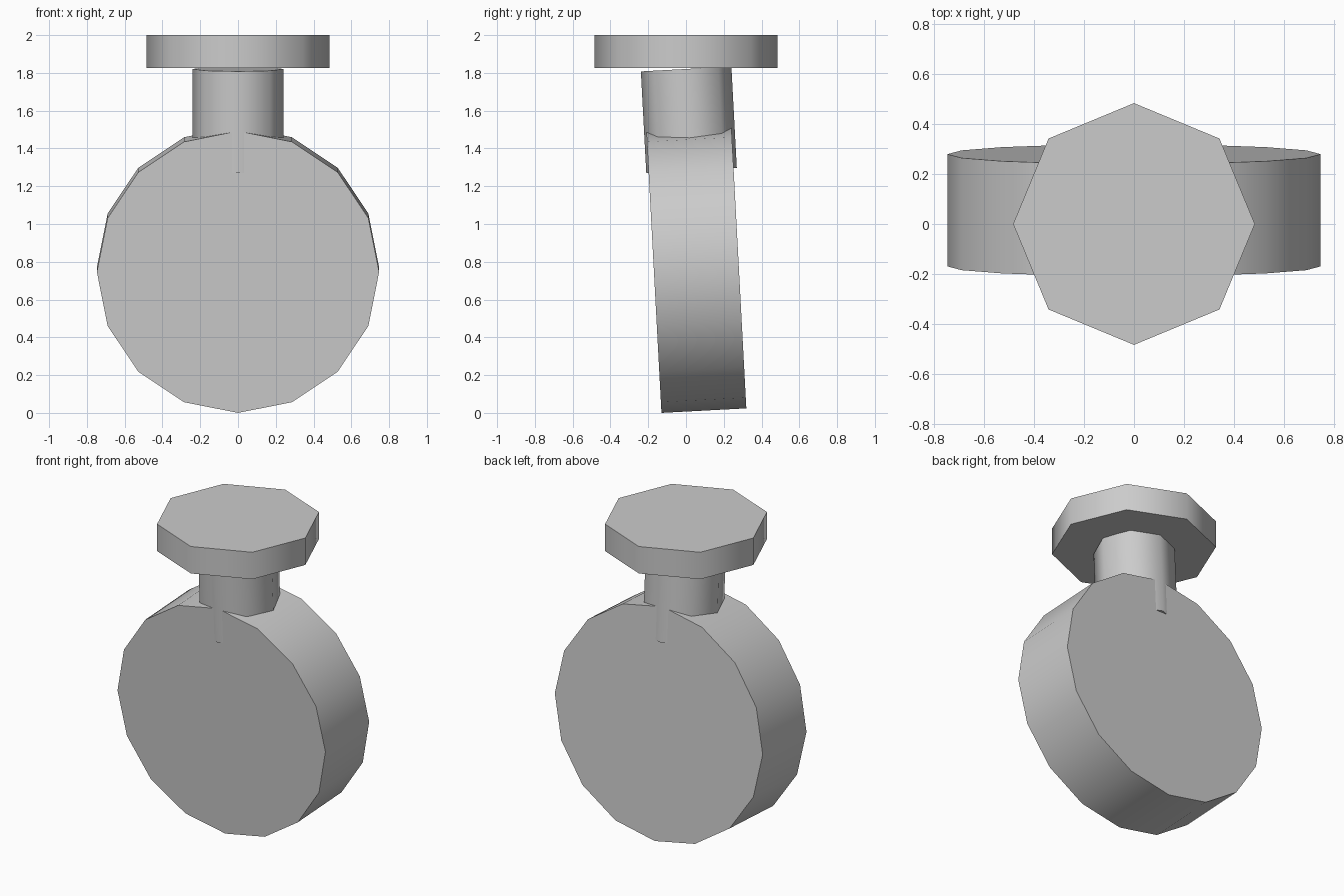
import bpy
import math
from mathutils import Matrix, Vector

cube = bpy.data.objects.get("Cube")
if cube:
    bpy.data.objects.remove(cube, do_unlink=True)

# Single grey material
grey = bpy.data.materials.new("plain grey")
grey.use_nodes = True
colour = (0.6, 0.6, 0.6, 1)
grey.diffuse_color = colour
grey.node_tree.nodes["Principled BSDF"].inputs["Base Color"].default_value = colour

TILT = Matrix.Rotation(math.radians(3.05), 4, 'X')


def cylinder(name, sides, radius, depth, centre, rotation):
    """Smooth-sided cylinder with flat caps and a corner on the x axis."""
    bpy.ops.mesh.primitive_cylinder_add(vertices=sides, radius=radius, depth=depth)
    obj = bpy.context.object
    obj.name = name
    obj.data.name = name
    obj.data.transform(rotation)
    obj.location = Vector(centre)
    obj.data.materials.append(grey)
    bpy.ops.object.shade_smooth_by_angle(angle=math.radians(60))
    return obj


# Round body, standing on its rim and leaning slightly
cylinder("round_body", 16, 0.747, 0.45, (0, 0.055, 0.758),
         TILT @ Matrix.Rotation(math.pi / 2, 4, 'X'))

# Neck, leaning with the body and sunk into its top
cylinder("neck", 8, 0.24, 0.538, (0, 0.015, 1.552), TILT)

# Level octagonal cap
cylinder("cap", 8, 0.484, 0.175, (0, 0, 1.9125), Matrix.Identity(4))
